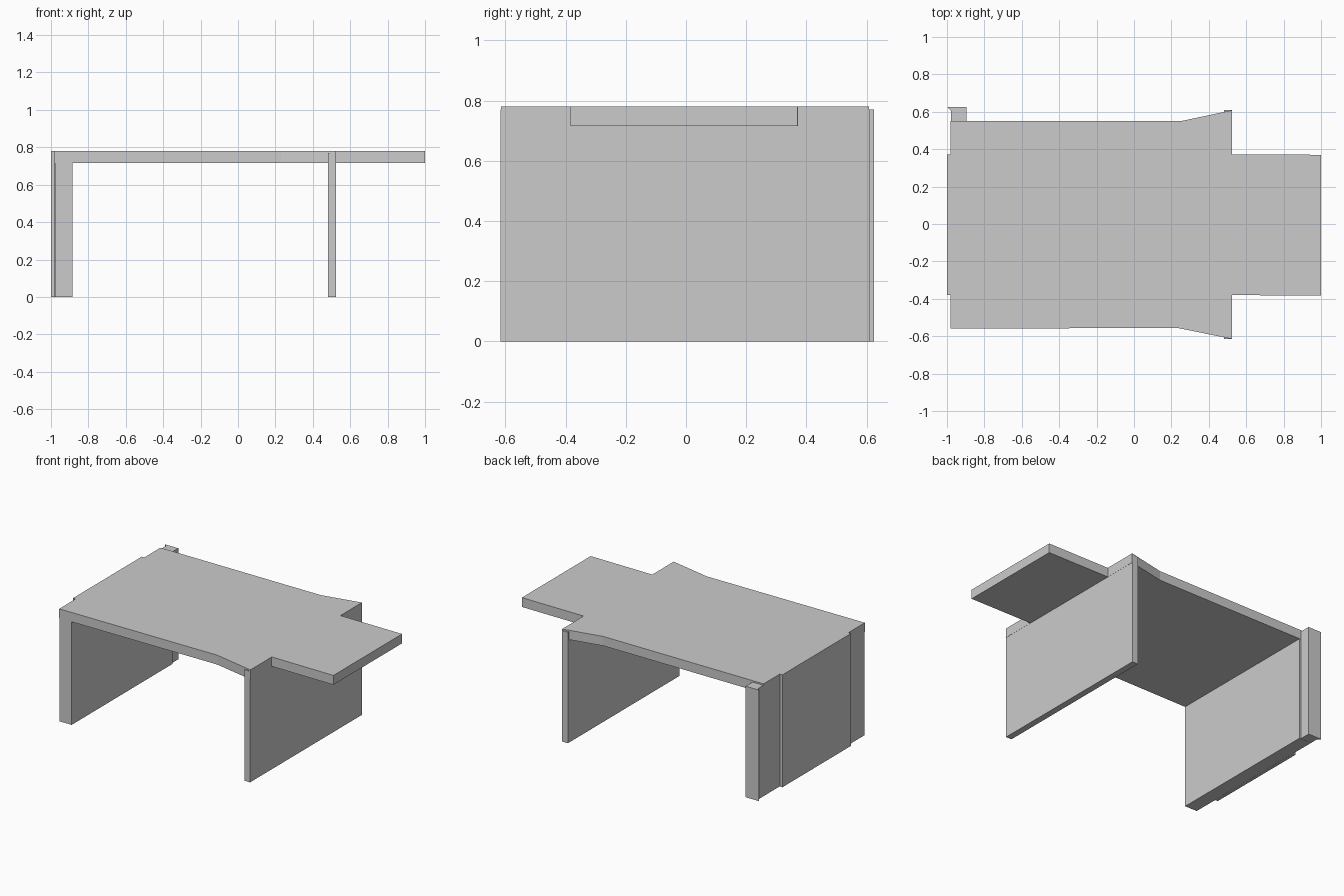
import bpy
import bmesh

if "Cube" in bpy.data.objects:
    bpy.data.objects.remove(bpy.data.objects["Cube"])


def prism(name, outline, z0, z1):
    """Extrude a plan outline (x, y) from z0 up to z1."""
    bm = bmesh.new()
    base = bm.faces.new([bm.verts.new((x, y, z0)) for x, y in outline])
    result = bmesh.ops.extrude_face_region(bm, geom=[base])
    top = [v for v in result["geom"] if isinstance(v, bmesh.types.BMVert)]
    bmesh.ops.translate(bm, verts=top, vec=(0, 0, z1 - z0))
    bmesh.ops.recalc_face_normals(bm, faces=bm.faces)
    mesh = bpy.data.meshes.new(name)
    bm.to_mesh(mesh)
    bm.free()
    obj = bpy.data.objects.new(name, mesh)
    bpy.context.collection.objects.link(obj)
    return obj


TOP, UNDER, LEG_TOP = 0.78, 0.715, 0.77

# Table top with flared shoulders and a narrower overhanging end
prism("table_top", [
    (-0.98, -0.56), (0.23, -0.555), (0.525, -0.615), (0.525, -0.38),
    (1.0, -0.383), (1.0, 0.37), (0.525, 0.372), (0.525, 0.608),
    (0.25, 0.55), (-0.98, 0.55)], UNDER, TOP)

# Thick left leg panel, with its back end standing proud of the top
prism("left_leg_panel", [
    (-0.979, -0.559), (-0.885, -0.559), (-0.886, 0.549), (-0.979, 0.549)],
    0, UNDER)
prism("left_leg_back_end", [
    (-0.979, 0.55), (-0.896, 0.55), (-0.896, 0.625), (-0.998, 0.625),
    (-0.979, 0.605)], 0, LEG_TOP)

# Shallow raised panel on the outside of the left leg
prism("left_outer_panel", [
    (-1.0, -0.38), (-0.98, -0.38), (-0.98, 0.372), (-1.0, 0.372)], 0, TOP)

# Thin right leg panel
prism("right_leg_panel", [
    (0.48, -0.616), (0.524, -0.616), (0.524, 0.609), (0.48, 0.609)],
    0, LEG_TOP)
